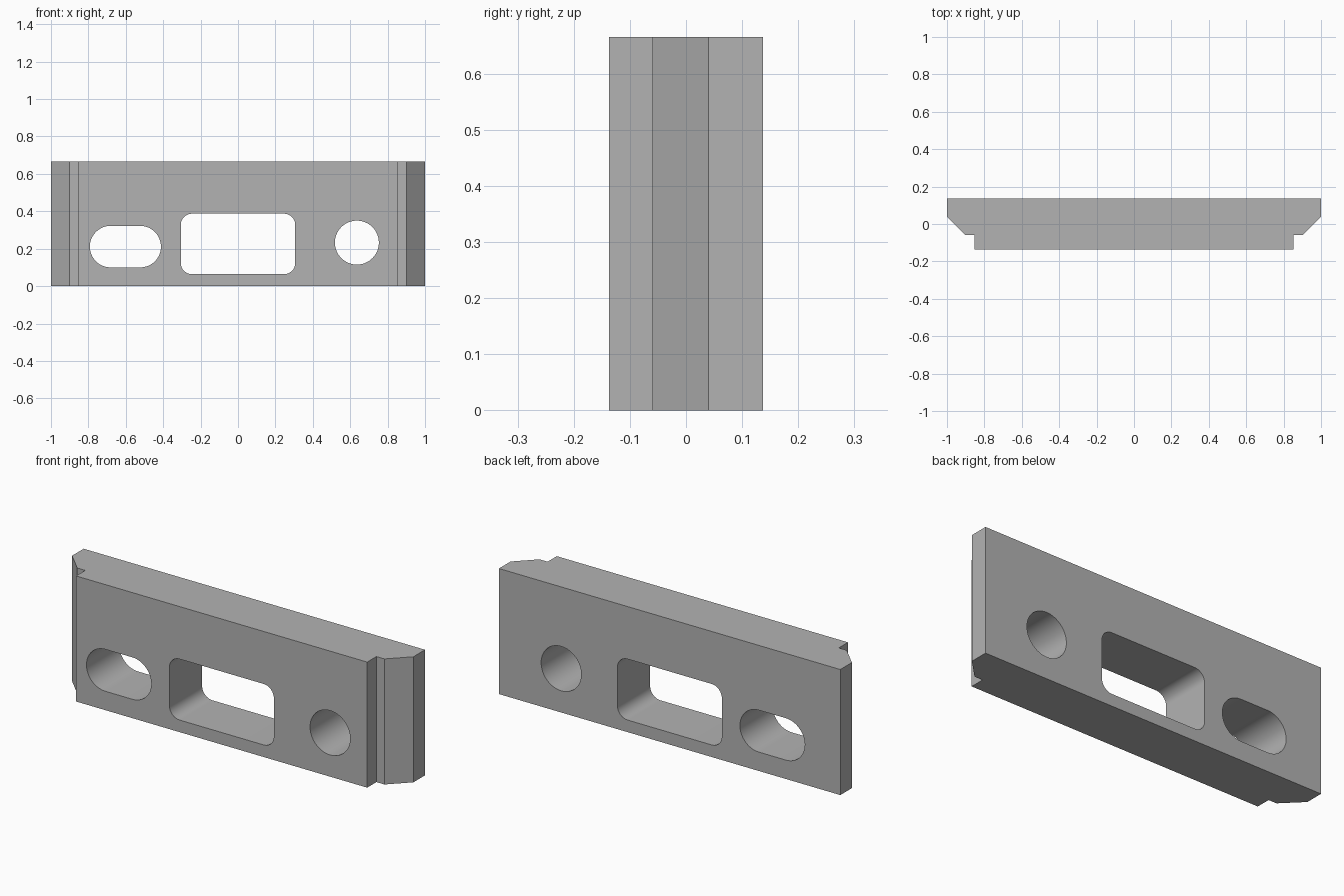
import bpy
import bmesh
from math import cos, sin, pi, radians
from mathutils import Vector

if "Cube" in bpy.data.objects:
    bpy.data.objects.remove(bpy.data.objects["Cube"], do_unlink=True)

HEIGHT = 0.665
HALF_DEPTH = 0.137

grey = bpy.data.materials.new("plain_grey")
grey.use_nodes = True
colour = (0.45, 0.45, 0.45, 1)
grey.diffuse_color = colour
grey.node_tree.nodes["Principled BSDF"].inputs["Base Color"].default_value = colour


def prism(name, outline, direction):
    """Extrude a closed outline into a solid."""
    bm = bmesh.new()
    face = bm.faces.new([bm.verts.new(p) for p in outline])
    new = bmesh.ops.extrude_face_region(bm, geom=[face])["geom"]
    moved = [g for g in new if isinstance(g, bmesh.types.BMVert)]
    bmesh.ops.translate(bm, verts=moved, vec=Vector(direction))
    bmesh.ops.recalc_face_normals(bm, faces=bm.faces)
    mesh = bpy.data.meshes.new(name)
    bm.to_mesh(mesh)
    bm.free()
    mesh.materials.append(grey)
    obj = bpy.data.objects.new(name, mesh)
    bpy.context.collection.objects.link(obj)
    return obj


def rounded_opening(name, x0, x1, z0, z1, radius, steps=16):
    """Cutter running front to back with rounded corners."""
    points = []
    corners = [(x1, z1, -1, -1), (x0, z1, 1, -1), (x0, z0, 1, 1), (x1, z0, -1, 1)]
    for quarter, (x, z, sx, sz) in enumerate(corners):
        for i in range(steps + 1):
            a = (quarter + i / steps) * pi / 2
            p = Vector((x + sx * radius + radius * cos(a), -0.3,
                        z + sz * radius + radius * sin(a)))
            # Corners that meet share one point
            if all((p - q).length > 1e-4 for q in points):
                points.append(p)
    cutter = prism(name, points, (0, 0.6, 0))
    cutter.hide_render = True
    return cutter


# Plate with stepped and bevelled ends, mirrored left to right
side = [(0.853, -HALF_DEPTH), (0.853, -0.06), (0.9, -0.06), (1, 0.04), (1, HALF_DEPTH)]
outline = side + [(-x, y) for x, y in reversed(side)]
plate = prism("plate", [(x, y, 0) for x, y in outline], (0, 0, HEIGHT))

# Slot, window and round hole
cutters = [
    rounded_opening("slot_cutter", -0.792, -0.412, 0.1, 0.322, 0.111),
    rounded_opening("window_cutter", -0.306, 0.306, 0.064, 0.387, 0.06),
    rounded_opening("round_hole_cutter", 0.518, 0.753, 0.115, 0.35, 0.1175),
]
bpy.ops.object.select_all(action="DESELECT")
plate.select_set(True)
bpy.context.view_layer.objects.active = plate
for cutter in cutters:
    mod = plate.modifiers.new(cutter.name, "BOOLEAN")
    mod.operation = "DIFFERENCE"
    mod.solver = "EXACT"
    mod.object = cutter
    bpy.ops.object.modifier_apply(modifier=mod.name)
    bpy.data.objects.remove(cutter, do_unlink=True)

bpy.ops.object.shade_smooth_by_angle(angle=radians(30))
